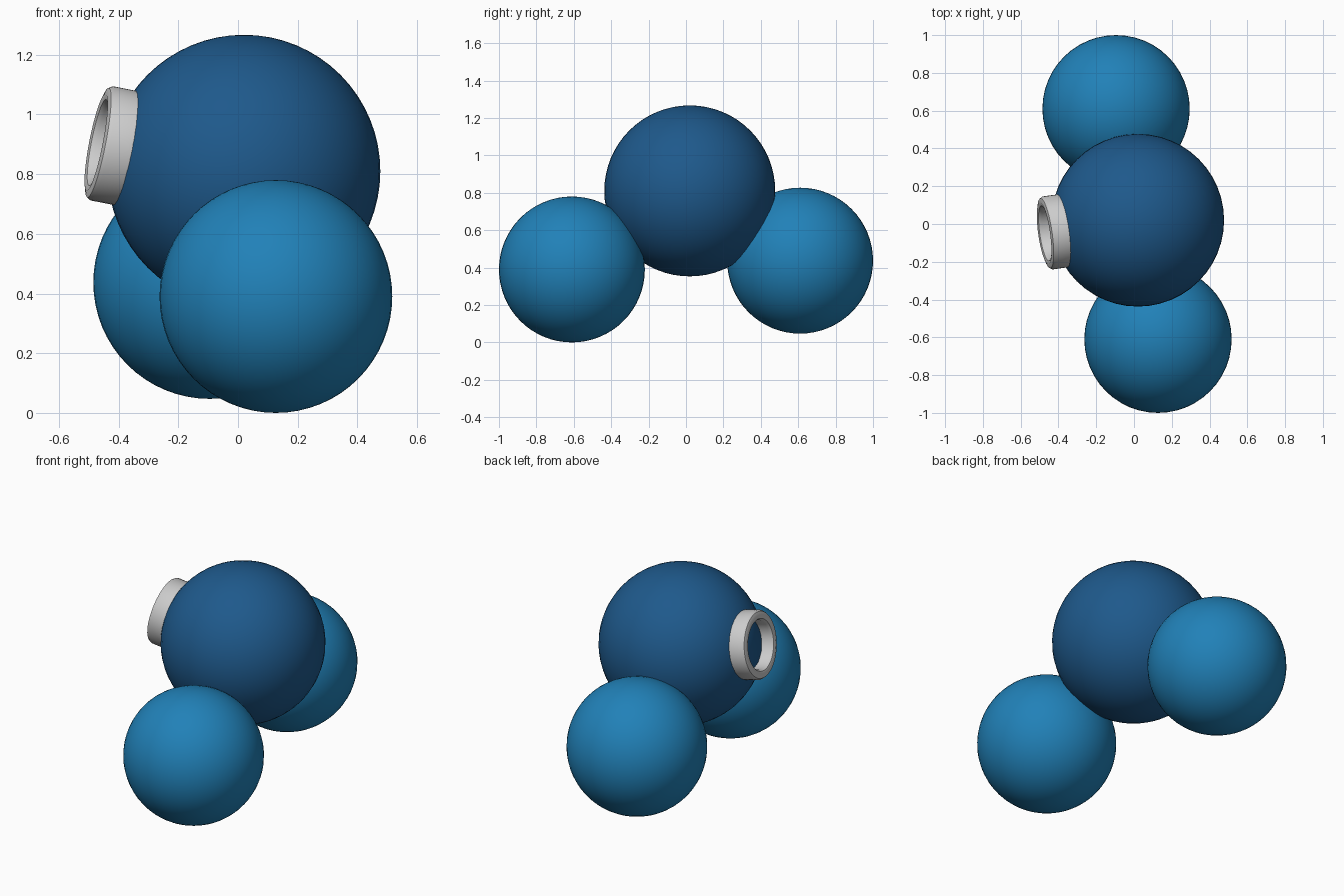
import bpy, math
from mathutils import Vector

if "Cube" in bpy.data.objects:
    bpy.data.objects.remove(bpy.data.objects["Cube"])


def material(name, rgb):
    m = bpy.data.materials.new(name)
    m.diffuse_color = (*rgb, 1)
    m.use_nodes = True
    m.node_tree.nodes["Principled BSDF"].inputs["Base Color"].default_value = m.diffuse_color
    return m


def ball(name, loc, radius, mat):
    bpy.ops.mesh.primitive_uv_sphere_add(segments=48, ring_count=32, radius=radius, location=loc)
    ob = bpy.context.object
    ob.name = name
    ob.data.materials.append(mat)
    bpy.ops.object.shade_smooth()
    return ob


def lathe(name, profile, steps, loc, axis):
    # Closed (radius, height) profile turned around the axis direction
    n = len(profile)
    verts, faces = [], []
    for i in range(steps):
        a = 2 * math.pi * i / steps
        verts += [(r * math.cos(a), r * math.sin(a), h) for r, h in profile]
        j = (i + 1) % steps
        for k in range(n):
            l = (k + 1) % n
            faces.append((i * n + k, i * n + l, j * n + l, j * n + k))
    mesh = bpy.data.meshes.new(name)
    mesh.from_pydata(verts, [], faces)
    ob = bpy.data.objects.new(name, mesh)
    bpy.context.collection.objects.link(ob)
    ob.location = loc
    ob.rotation_mode = 'QUATERNION'
    ob.rotation_quaternion = Vector(axis).to_track_quat('Z', 'Y')
    bpy.ops.object.select_all(action='DESELECT')
    ob.select_set(True)
    bpy.context.view_layer.objects.active = ob
    bpy.ops.object.shade_smooth_by_angle(angle=math.radians(35))
    return ob


dark_blue = material("dark_blue", (0.013, 0.10, 0.26))
light_blue = material("light_blue", (0.015, 0.22, 0.48))

# Large middle ball with a smaller ball on each side
centre = (0.02, 0.02, 0.81)
ball("middle_ball", centre, 0.457, dark_blue)
ball("front_ball", (0.127, -0.61, 0.39), 0.39, light_blue)
ball("back_ball", (-0.095, 0.61, 0.437), 0.39, light_blue)

# Raised round collar on the left of the middle ball (counter-clockwise, outward faces)
collar = [(0.138, 0.38), (0.195, 0.38), (0.195, 0.49), (0.187, 0.503),
          (0.165, 0.51), (0.147, 0.505), (0.138, 0.49)]
lathe("round_collar", collar[::-1], 48, centre, (-0.46, -0.065, 0.09))
